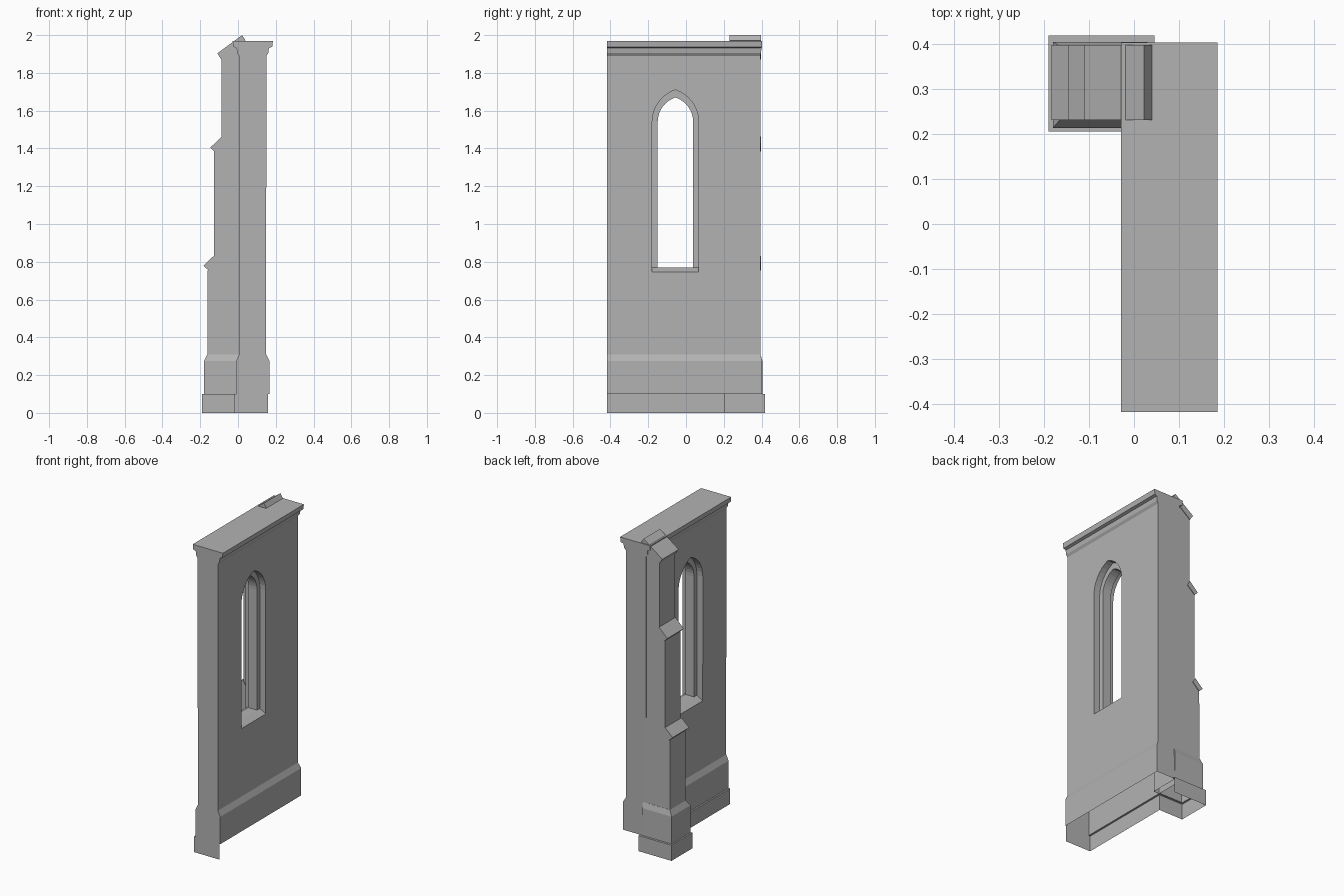
import bpy, bmesh, math

cube = bpy.data.objects.get("Cube")
if cube:
    bpy.data.objects.remove(cube)

stone = bpy.data.materials.new("grey stone")
stone.use_nodes = True
GREY = (0.45, 0.45, 0.45, 1)
stone.diffuse_color = GREY
stone.node_tree.nodes["Principled BSDF"].inputs["Base Color"].default_value = GREY


def finish(bm, name):
    bmesh.ops.recalc_face_normals(bm, faces=bm.faces)
    mesh = bpy.data.meshes.new(name)
    bm.to_mesh(mesh)
    bm.free()
    mesh.materials.append(stone)
    obj = bpy.data.objects.new(name, mesh)
    bpy.context.collection.objects.link(obj)
    return obj


def loft(rings, name):
    """Skin a row of matching closed rings and cap both ends."""
    bm = bmesh.new()
    rows = [[bm.verts.new(p) for p in ring] for ring in rings]
    for a, b in zip(rows, rows[1:]):
        for i in range(len(a)):
            j = (i + 1) % len(a)
            bm.faces.new((a[i], a[j], b[j], b[i]))
    bm.faces.new(rows[0])
    bm.faces.new(rows[-1])
    return finish(bm, name)


def extrude(profile, y0, y1, name):
    return loft([[(x, y, z) for x, z in profile] for y in (y0, y1)], name)


def remove_bottom(obj, z):
    """Leave the underside open, as a hollow shell."""
    bm = bmesh.new()
    bm.from_mesh(obj.data)
    low = [f for f in bm.faces if all(v.co.z < z for v in f.verts)]
    bmesh.ops.delete(bm, geom=low, context="FACES")
    bm.to_mesh(obj.data)
    bm.free()


# Wall: half profile mirrored about its middle, as (half width, z, back end y)
MID = 0.078
FRONT = -0.417
half = [(0.088, 0.1, 0.403), (0.088, 0.275, 0.403), (0.071, 0.31, 0.394),
        (0.072, 1.89, 0.394), (0.082, 1.905, 0.397), (0.086, 1.932, 0.4),
        (0.103, 1.938, 0.403), (0.107, 1.97, 0.403)]
section = [(MID + w, z, y) for w, z, y in half]
section += [(MID - w, z, y) for w, z, y in reversed(half)]
wall = loft([[(x, FRONT, z) for x, z, y in section],
             [(x, y, z) for x, z, y in section]], "wall")


# Window cutter: pointed arch rings, wide at both faces and narrow in the middle
def arch(x, half_width, sill, spring, apex, steps=8):
    centre = -0.056
    rise = apex - spring
    radius = (half_width ** 2 + rise ** 2) / (2 * half_width)
    sweep = math.asin(min(1, rise / radius))
    side = [(half_width, sill)]
    for i in range(steps):
        a = sweep * i / steps
        side.append((half_width - radius * (1 - math.cos(a)),
                     spring + radius * math.sin(a)))
    ring = side + [(0, apex)] + [(-w, z) for w, z in reversed(side)]
    return [(x, centre + w, z) for w, z in ring]


wide = dict(half_width=0.123, spring=1.54, apex=1.71)
narrow = dict(half_width=0.094, sill=0.77, spring=1.54, apex=1.67)
DEPTH = 0.072
rings = [arch(MID + DEPTH + 0.04, sill=0.73, **wide),
         arch(MID + DEPTH, sill=0.745, **wide),
         arch(MID + 0.03, sill=0.77, **wide),
         arch(MID + 0.03, **narrow),
         arch(MID - 0.03, **narrow),
         arch(MID - 0.03, sill=0.77, **wide),
         arch(MID - DEPTH, sill=0.745, **wide),
         arch(MID - DEPTH - 0.04, sill=0.73, **wide)]
cutter = loft(rings, "window_cutter")
cutter.hide_render = True

cut = wall.modifiers.new("window", "BOOLEAN")
cut.operation = "DIFFERENCE"
cut.solver = "EXACT"
cut.object = cutter
bpy.context.view_layer.update()
graph = bpy.context.evaluated_depsgraph_get()
wall.data = bpy.data.meshes.new_from_object(wall.evaluated_get(graph))
wall.modifiers.clear()
bpy.data.objects.remove(cutter)
remove_bottom(wall, 0.11)

# Buttress shaft, stepping back twice
INNER = 0.03
extrude([(INNER, 0.29), (-0.162, 0.29), (-0.16, 0.79), (-0.126, 0.82),
         (-0.126, 1.41), (-0.087, 1.45), (-0.087, 1.885), (INNER, 1.965)],
        0.235, 0.393, "buttress_shaft")

# Buttress plinth with a sloping top
plinth = loft([[(INNER, y0, z), (x, y0, z), (x, y1, z), (INNER, y1, z)]
               for x, y0, y1, z in ((-0.18, 0.213, 0.404, 0.1),
                                    (-0.18, 0.213, 0.404, 0.275),
                                    (-0.162, 0.234, 0.394, 0.31))],
              "buttress_plinth")
remove_bottom(plinth, 0.11)

# Sloping weathering slabs and the top cap
slabs = {
    "lower_slab": [(-0.183, 0.78), (-0.157, 0.755), (-0.11, 0.8), (-0.13, 0.83)],
    "upper_slab": [(-0.146, 1.405), (-0.124, 1.383), (-0.07, 1.43), (-0.087, 1.462)],
    "top_cap": [(-0.11, 1.903), (-0.088, 1.87), (0.04, 1.972), (0.022, 2.0)],
}
for name, profile in slabs.items():
    extrude(profile, 0.231, 0.397, name)

# Footing: open strip of plates with a narrow ledge on top
path = [(0.16, FRONT), (-0.02, FRONT), (-0.02, 0.205), (-0.19, 0.205),
        (-0.19, 0.418), (0.045, 0.418)]
ledge = [(0.16, FRONT), (-0.008, FRONT), (-0.008, 0.22), (-0.178, 0.22),
         (-0.178, 0.402), (0.045, 0.402)]
bm = bmesh.new()
rows = [[bm.verts.new((x, y, z)) for x, y in pts]
        for pts, z in ((path, 0), (path, 0.1), (ledge, 0.1))]
for low, high in zip(rows, rows[1:]):
    for i in range(len(path) - 1):
        if (low[i].co - low[i + 1].co).length and (high[i].co.y > FRONT or high[i + 1].co.y > FRONT or low is rows[0]):
            bm.faces.new((low[i], low[i + 1], high[i + 1], high[i]))
finish(bm, "footing")
